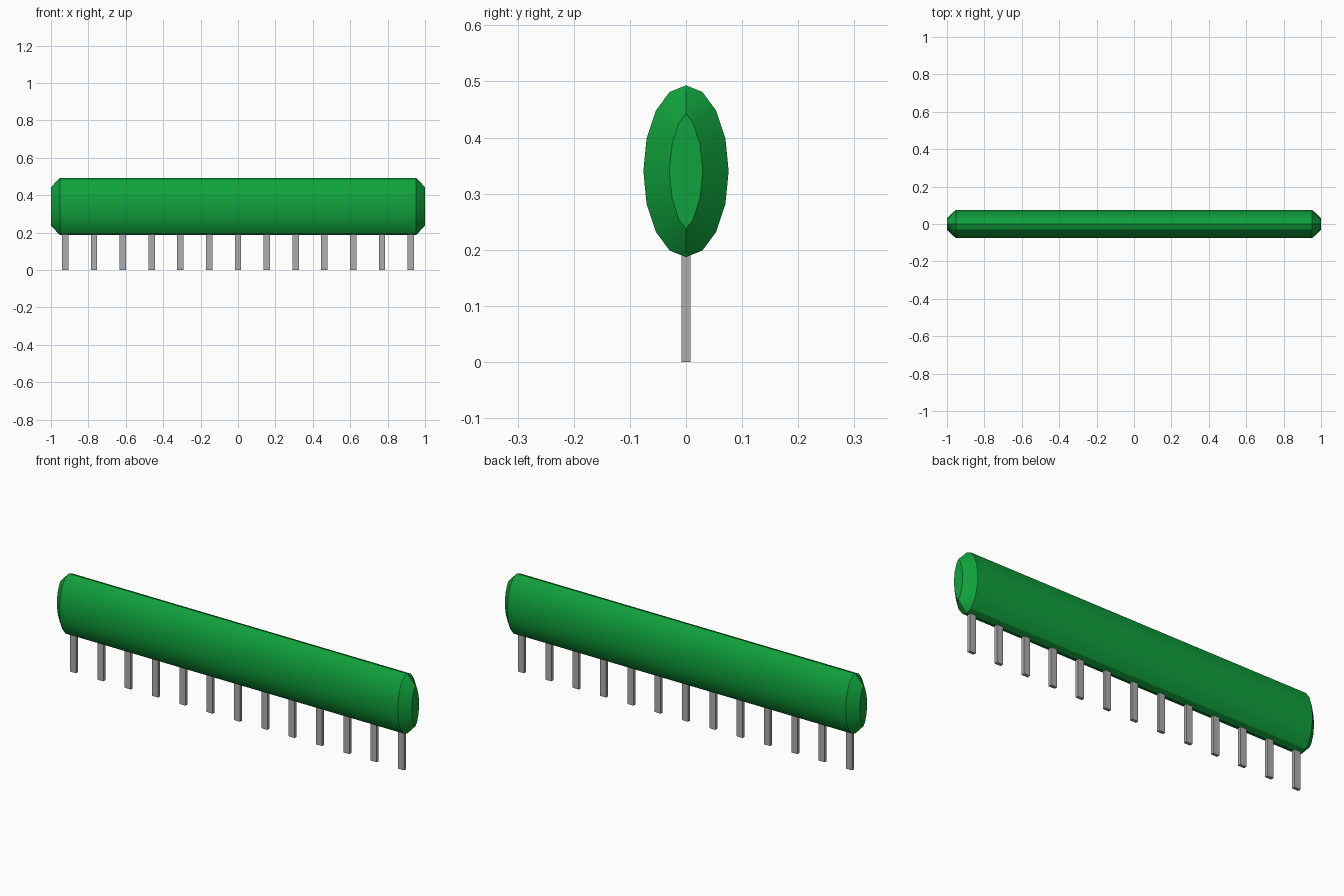
import bpy, bmesh, math

cube = bpy.data.objects.get("Cube")
if cube:
    bpy.data.objects.remove(cube)


def material(name, rgb):
    m = bpy.data.materials.new(name)
    m.use_nodes = True
    m.diffuse_color = (*rgb, 1)
    bsdf = next(n for n in m.node_tree.nodes if n.type == 'BSDF_PRINCIPLED')
    bsdf.inputs["Base Color"].default_value = (*rgb, 1)
    return m


def finish(name, bm, mat):
    bmesh.ops.recalc_face_normals(bm, faces=bm.faces)
    mesh = bpy.data.meshes.new(name)
    bm.to_mesh(mesh)
    bm.free()
    obj = bpy.data.objects.new(name, mesh)
    mesh.materials.append(mat)
    bpy.context.collection.objects.link(obj)
    return obj


green = material("green coating", (0.005, 0.36, 0.045))
grey = material("grey metal", (0.42, 0.42, 0.42))

# Body: 16-sided oval tube with chamfered ends
CENTRE_Z, RY, RZ = 0.34, 0.076, 0.153
rim = [(RY * math.cos(i * math.pi / 8), RZ * math.sin(i * math.pi / 8)) for i in range(16)]
# End cap: even inset of the oval, which closes to a point at top and bottom
quarter = [(0.03, 0), (0.0247, 0.049), (0.0124, 0.0865), (0, 0.1025)]
half = quarter + [(-y, z) for y, z in quarter[-2::-1]]
cap = half + [(y, -z) for y, z in half[-2:0:-1]]
# Cap point matching each rim point
match = [0, 1, 2, 3, 3, 3, 4, 5, 6, 7, 8, 9, 9, 9, 10, 11]

bm = bmesh.new()


def ring(points, x):
    return [bm.verts.new((x, y, z + CENTRE_Z)) for y, z in points]


rims = {s: ring(rim, s * 0.953) for s in (-1, 1)}
for s in (-1, 1):
    end = ring(cap, s)
    bm.faces.new(end)
    for i in range(16):
        j = (i + 1) % 16
        a, b = end[match[i]], end[match[j]]
        loop = [rims[s][i], rims[s][j], b]
        bm.faces.new(loop if a == b else loop + [a])
for i in range(16):
    j = (i + 1) % 16
    bm.faces.new((rims[-1][i], rims[-1][j], rims[1][j], rims[1][i]))
body = finish("body", bm, green)
bpy.context.view_layer.objects.active = body
body.select_set(True)
bpy.ops.object.shade_smooth_by_angle(angle=math.radians(30))
body.select_set(False)

# Row of 13 flat pins, tops sunk into the body
for n in range(13):
    bm = bmesh.new()
    bmesh.ops.create_cube(bm, size=1)
    bmesh.ops.scale(bm, vec=(0.034, 0.016, 0.21), verts=bm.verts)
    bmesh.ops.translate(bm, vec=((n - 6) * 0.154, 0, 0.105), verts=bm.verts)
    finish(f"pin_{n + 1}", bm, grey)
